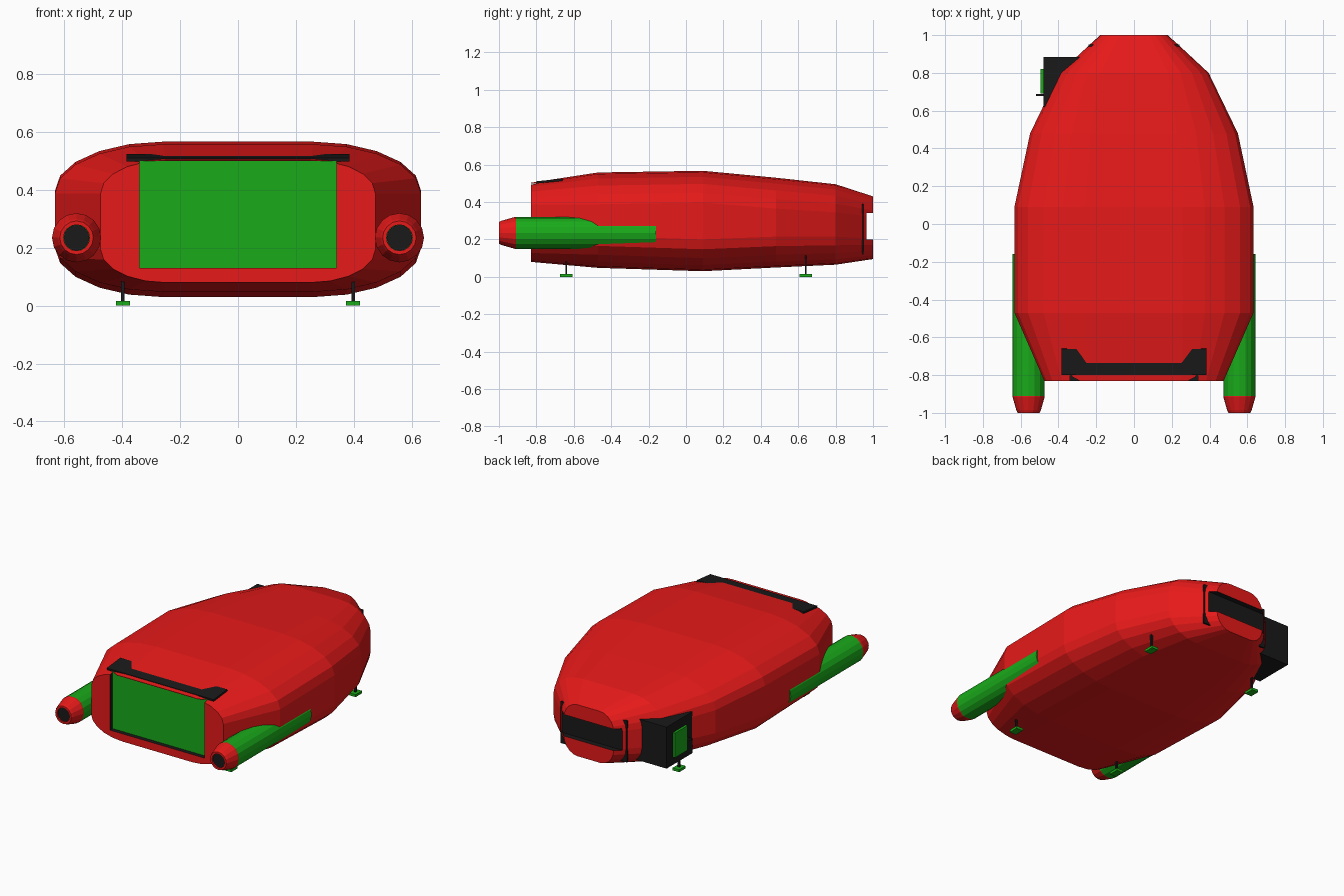
import bpy, bmesh, math
from mathutils import Matrix

if "Cube" in bpy.data.objects:
    bpy.data.objects.remove(bpy.data.objects["Cube"])


def material(name, rgb):
    m = bpy.data.materials.new(name)
    m.diffuse_color = (*rgb, 1)
    m.use_nodes = True
    m.node_tree.nodes["Principled BSDF"].inputs["Base Color"].default_value = m.diffuse_color
    return m


RED = material("red", (0.8, 0.01, 0.01))
GREEN = material("green", (0.01, 0.4, 0.01))
BLACK = material("black", (0.01, 0.01, 0.01))


def finish(name, bm, mat):
    bmesh.ops.recalc_face_normals(bm, faces=bm.faces)
    me = bpy.data.meshes.new(name)
    bm.to_mesh(me)
    bm.free()
    me.materials.append(mat)
    ob = bpy.data.objects.new(name, me)
    bpy.context.collection.objects.link(ob)
    return ob


def box(name, lo, hi, mat, tilt=0):
    size = [b - a for a, b in zip(lo, hi)]
    mid = [(a + b) / 2 for a, b in zip(lo, hi)]
    bm = bmesh.new()
    bmesh.ops.create_cube(bm, size=1, matrix=Matrix.Translation(mid)
                          @ Matrix.Rotation(tilt, 4, 'X') @ Matrix.Diagonal((*size, 1)))
    return finish(name, bm, mat)


def loft(name, rings, mat, caps=(True, True)):
    bm = bmesh.new()
    loops = [[bm.verts.new(p) for p in r] for r in rings]
    for a, b in zip(loops, loops[1:]):
        for i in range(len(a)):
            j = (i + 1) % len(a)
            bm.faces.new((a[i], a[j], b[j], b[i]))
    if caps[0]:
        bm.faces.new(loops[0])
    if caps[1]:
        bm.faces.new(loops[-1])
    return finish(name, bm, mat)


def rounded_section(y, hw, flat, z0, z1, rz, n=5):
    """Rounded rectangle with elliptical corners."""
    pts = []
    for q, (sx, sz) in enumerate([(1, 1), (-1, 1), (-1, -1), (1, -1)]):
        for k in range(n + 1):
            t = (k if q % 2 == 0 else n - k) / n * math.pi / 2
            x = flat + (hw - flat) * math.cos(t)
            zc = z1 - rz if sz > 0 else z0 + rz
            pts.append((sx * x, y, zc + sz * rz * math.sin(t)))
    return pts


def pod_ring(cx, y, r, n=16):
    return [(cx + r * math.cos(2 * math.pi * i / n), y,
             0.235 + r * math.sin(2 * math.pi * i / n)) for i in range(n)]


def cut(target, cutter):
    cutter.hide_render = True
    mod = target.modifiers.new("cut", 'BOOLEAN')
    mod.object = cutter
    mod.operation = 'DIFFERENCE'
    mod.solver = 'EXACT'
    mod.material_mode = 'TRANSFER'
    bpy.context.view_layer.objects.active = target
    bpy.ops.object.modifier_apply(modifier=mod.name)
    bpy.data.objects.remove(cutter)


# Hull lofted from front to back: y, half width, flat half width, z range, corner height
sections = [
    (-0.83, 0.475, 0.25, 0.08, 0.503, 0.115),
    (-0.47, 0.633, 0.26, 0.048, 0.558, 0.17),
    (0.09, 0.633, 0.26, 0.03, 0.567, 0.17),
    (0.48, 0.55, 0.23, 0.05, 0.53, 0.165),
    (0.80, 0.395, 0.18, 0.065, 0.495, 0.15),
    (1.00, 0.18, 0.08, 0.095, 0.43, 0.11),
]
hull = loft("hull", [rounded_section(*s) for s in sections], RED)

# Screen recess and rear slot, both lined black
cut(hull, box("screen_cutter", (-0.34, -0.9, 0.13), (0.34, -0.80, 0.5), BLACK))
cut(hull, box("slot_cutter", (-0.4, 0.965, 0.2), (0.4, 1.1, 0.34), BLACK))
box("screen", (-0.34, -0.803, 0.13), (0.34, -0.799, 0.5), GREEN)

# Flaps poking through the hull at front top and rear
box("top_flap", (-0.385, -0.80, 0.506), (0.385, -0.66, 0.518), BLACK, 0.1)
box("rear_plate", (-0.24, 0.94, 0.12), (0.24, 0.95, 0.39), BLACK)

# Side box with hatch and knob
box("side_box", (-0.48, 0.62, 0.12), (-0.2, 0.885, 0.39), BLACK)
box("side_hatch", (-0.495, 0.69, 0.17), (-0.48, 0.82, 0.33), GREEN)
box("hatch_knob", (-0.52, 0.678, 0.235), (-0.48, 0.688, 0.25), BLACK)

for s, side in ((-1, "left"), (1, "right")):
    # Side pods with tapered hollow nozzles
    cx = s * 0.558
    loft(side + "_pod", [pod_ring(cx, -0.91, 0.085), pod_ring(cx, -0.16, 0.085)], GREEN)
    loft(side + "_nozzle", [pod_ring(cx, y, r) for y, r in
                            [(-0.905, 0.085), (-0.915, 0.085), (-0.985, 0.065),
                             (-1.0, 0.058), (-1.0, 0.045), (-0.97, 0.045)]],
         RED, (True, False))
    loft(side + "_nozzle_bore", [pod_ring(cx, -0.992, 0.0445), pod_ring(cx, -0.96, 0.0445)], BLACK)
    # Feet
    for y, end in ((-0.64, "front"), (0.64, "rear")):
        x = s * 0.398
        box(f"{end}_{side}_foot", (x - 0.024, y - 0.033, 0), (x + 0.024, y + 0.033, 0.016), GREEN)
        box(f"{end}_{side}_leg", (x - 0.006, y - 0.005, 0.016), (x + 0.006, y + 0.005, 0.12), BLACK)
